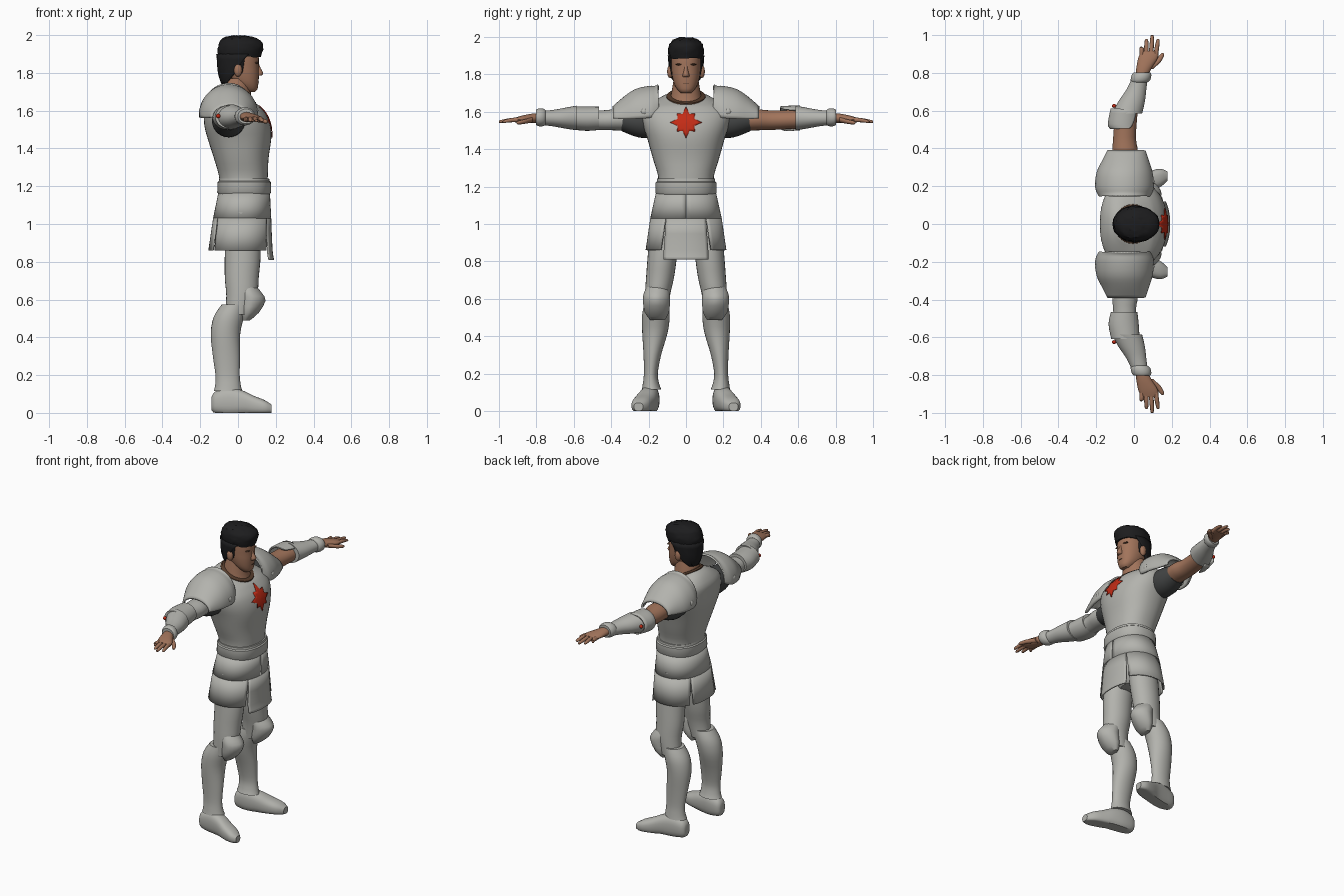
import bpy, bmesh, math, random
from mathutils import Vector
from mathutils.bvhtree import BVHTree

random.seed(4)


def material(name, r, g, b):
    m = bpy.data.materials.new(name)
    m.diffuse_color = (r, g, b, 1)
    return m


STEEL = material("pale_steel", 0.45, 0.45, 0.42)
SKIN = material("tan_skin", 0.36, 0.175, 0.105)
HAIR = material("black_hair", 0.012, 0.012, 0.013)
RED = material("red", 0.55, 0.025, 0.008)
CLOTH = material("dark_cloth", 0.055, 0.058, 0.058)
LEATHER = material("brown_trim", 0.09, 0.045, 0.025)


def finish(name, bm, mat, thick=0):
    bmesh.ops.recalc_face_normals(bm, faces=bm.faces)
    me = bpy.data.meshes.new(name)
    bm.to_mesh(me)
    bm.free()
    me.materials.append(mat)
    ob = bpy.data.objects.new(name, me)
    bpy.context.collection.objects.link(ob)
    if thick:
        s = ob.modifiers.new("thickness", "SOLIDIFY")
        s.thickness, s.offset = thick, 0
    return ob


def spline(rings, sub):
    """Catmull-Rom interpolation of ring values."""
    out, n = [], len(rings)
    for i in range(n - 1):
        p = [rings[max(0, min(n - 1, i + k))] for k in (-1, 0, 1, 2)]
        for j in range(sub):
            u = j / sub
            out.append([0.5 * (2 * b + (c - a) * u + (2 * a - 5 * b + 4 * c - d) * u * u
                               + (3 * b - a - 3 * c + d) * u ** 3) for a, b, c, d in zip(*p)])
    return out + [list(rings[-1])]


def loft(name, mat, rings, axis="z", side=1, power=2.0, sub=3, n=28,
         arc=None, thick=0, floor=False, rough=0):
    """Skin of ellipse rings (position, centre1, centre2, radius1, radius2, tilt)."""
    rings = spline([tuple(r) + (0,) * (6 - len(r)) for r in rings], sub)
    bm, rows = bmesh.new(), []
    for i, (t, c1, c2, r1, r2, tilt) in enumerate(rings):
        u, row = i / (len(rings) - 1), []
        a0, a1 = (0, 360)
        if arc:
            a0, a1 = [s + (e - s) * u for s, e in zip(*arc)]
        for k in range(n + (1 if arc else 0)):
            a = math.radians(a0 + (a1 - a0) * k / n)
            c, s = math.cos(a), math.sin(a)
            p = c1 + r1 * math.copysign(abs(c) ** (2 / power), c)
            q = c2 + r2 * math.copysign(abs(s) ** (2 / power), s)
            w = t + tilt * c
            v = {"z": (p, q, w), "y": (p, w, q), "x": (w, p, q)}[axis]
            z = max(v[2], 0) if floor else v[2]
            jit = Vector([random.uniform(-rough, rough) for _ in range(3)])
            row.append(bm.verts.new(Vector((v[0], v[1] * side, z)) + jit))
        rows.append(row)
    for a, b in zip(rows, rows[1:]):
        for k in range(n):
            m = (k + 1) % len(a)
            bm.faces.new((a[k], a[m], b[m], b[k]))
    if not arc:
        bm.faces.new(rows[0])
        bm.faces.new(rows[-1])
    return finish(name, bm, mat, thick)


def ball(name, mat, loc, size):
    bm = bmesh.new()
    bmesh.ops.create_uvsphere(bm, u_segments=14, v_segments=8, radius=1)
    for v in bm.verts:
        v.co = Vector([l + c * s for l, c, s in zip(loc, v.co, size)])
    return finish(name, bm, mat)


# Torso, belt and neck
torso = loft("breastplate", STEEL, [
    (1.2, .03, 0, .125, .148), (1.26, .028, 0, .13, .15), (1.35, .017, 0, .145, .177),
    (1.45, .008, 0, .168, .205), (1.52, -.003, 0, .175, .228), (1.58, -.015, 0, .165, .238),
    (1.63, -.03, 0, .147, .215, -.01), (1.665, -.02, 0, .12, .15, -.03),
    (1.68, -.005, 0, .095, .1, -.04)], power=2.3, n=40)
loft("neck_trim", LEATHER, [(1.67, -.005, 0, .1, .106, -.04), (1.685, -.005, 0, .1, .104, -.04),
                            (1.69, -.005, 0, .09, .094, -.04)], sub=1)
loft("neck", SKIN, [(1.63, 0, 0, .08, .088), (1.69, -.01, 0, .078, .08), (1.77, -.005, 0, .07, .066)])
loft("belt", STEEL, [(1.155, .033, 0, .134, .154), (1.168, .033, 0, .143, .164), (1.222, .033, 0, .141, .163),
                     (1.228, .033, 0, .134, .156), (1.242, .033, 0, .132, .155)], power=2.3, sub=1, n=40)

# Skirt: full waist band with slit panels below
W, M, B, F = ((1.17, .033, 0, .132, .156), (1.03, .022, 0, .15, .187),
              (.86, .013, 0, .166, .212), (.81, .014, 0, .174, .215))
loft("skirt_waist", STEEL, [W, M], power=2.2, sub=2, arc=((0, 360), (0, 360)), n=48, thick=.008)
loft("skirt_front", STEEL, [M, B, F], power=2.2, sub=2, arc=((-32, 32), (-31, 31)), n=12, thick=.008)
loft("skirt_back", STEEL, [M, B], power=2.2, sub=2, arc=((148, 212), (150, 210)), n=12, thick=.008)
for s in (1, -1):
    loft("skirt_side", STEEL, [M, B], side=s, power=2.2, sub=2, arc=((33, 147), (37, 143)), n=18, thick=.008)
loft("hips", STEEL, [(.88, .02, 0, .06, .08), (.95, .02, 0, .1, .15), (1.16, .03, 0, .12, .145)])

# Red star laid on the chest surface
tree = BVHTree.FromPolygons([v.co for v in torso.data.vertices], [p.vertices for p in torso.data.polygons])
bm, rows = bmesh.new(), []
for f in (.02, .35, .7, 1):
    row = []
    for k in range(16):
        r = f * (.048 if k % 2 else (.085 if k % 4 == 0 else .068))
        y, z = r * math.sin(k * math.pi / 8), 1.543 + r * math.cos(k * math.pi / 8)
        hit = tree.ray_cast(Vector((1, y, z)), Vector((-1, 0, 0)))[0]
        row.append(bm.verts.new((hit.x + .004, y, z)))
    rows.append(row)
bm.faces.new(rows[0])
for a, b in zip(rows, rows[1:]):
    for k in range(16):
        bm.faces.new((a[k], a[k - 1], b[k - 1], b[k]))
finish("chest_star", bm, RED, .004)

# Head
loft("head", SKIN, [
    (1.7, .068, 0, .022, .026), (1.715, .06, 0, .043, .043), (1.745, .04, 0, .068, .062),
    (1.79, .023, 0, .088, .074), (1.83, .015, 0, .095, .078), (1.88, .01, 0, .1, .08),
    (1.93, 0, 0, .1, .078), (1.97, 0, 0, .065, .05)], power=2.2)
loft("nose", SKIN, [(1.785, .105, 0, .018, .017), (1.797, .108, 0, .026, .018),
                    (1.825, .104, 0, .016, .011), (1.85, .1, 0, .01, .009)], n=12)
loft("mouth", LEATHER, [(1.75, .098, 0, .013, .022), (1.754, .098, 0, .013, .022)], sub=1, n=16)
loft("hair_cap", HAIR, [
    (1.885, .008, 0, .113, .09), (1.925, .012, 0, .121, .095), (1.96, .016, 0, .115, .088),
    (1.983, .008, 0, .09, .068), (1.997, 0, 0, .04, .035)], rough=.003)
loft("hair_back", HAIR, [(1.745, -.02, 0, .06, .058), (1.8, -.008, 0, .09, .08), (1.9, .004, 0, .11, .09)],
     arc=((130, 230), (62, 298)), thick=.015, rough=.002)

for s in (1, -1):
    bare = s > 0
    # Face details
    ball("ear", SKIN, (0, s * .085, 1.815), (.022, .016, .035))
    ball("eyebrow", LEATHER, (.097, s * .034, 1.853), (.011, .022, .005))
    loft("sideburn", HAIR, [(1.8, .012, .076, .012, .005), (1.9, .01, .085, .03, .01)], side=s, n=10)

    # Shoulder guards with rivets
    loft("shoulder_guard", STEEL, [
        (.148, -.05, 1.6, .13, .142), (.165, -.05, 1.59, .14, .143), (.2, -.05, 1.58, .15, .152),
        (.27, -.05, 1.575, .143, .14), (.33, -.045, 1.57, .12, .105), (.388, -.04, 1.57, .095, .055)],
        "y", s, arc=((-5, 185), (-5, 185)), thick=.012)
    for x in (.092, -.192):
        ball("shoulder_rivet", STEEL, (x, s * .225, 1.6), (.016, .019, .019))
    loft("armpit_cloth", CLOTH, [(.15, -.05, 1.545, .08, .085), (.25, -.05, 1.545, .088, .083),
                                 (.345, -.05, 1.555, .066, .058)], "y", s)

    # Arms: the left upper arm is bare, the right one is plated
    loft("upper_arm", SKIN if bare else STEEL, [
        (.29, -.05, 1.555, .062, .056), (.38, -.047, 1.557, .068, .056), (.46, -.05, 1.555, .06, .052),
        (.6, -.04, 1.56, .06, .05)], "y", s)
    elbow = [(.505 if bare else .465, -.052, 1.565, .07, .062), (.53, -.055, 1.563, .08, .065),
             (.61, -.045, 1.567, .075, .062)]
    if bare:
        loft("elbow_flare", STEEL, elbow, "y", s, arc=((70, 235), (35, 270)), thick=.008)
    else:
        loft("elbow_plate", STEEL, elbow, "y", s)
    loft("forearm_plate", STEEL, [
        (.585, -.037, 1.567, .08, .066), (.65, -.012, 1.566, .07, .055), (.71, .012, 1.566, .053, .044),
        (.77, .03, 1.567, .042, .038)], "y", s)
    ball("elbow_strap", RED, (-.105, s * .625, 1.572), (.012, .01, .012))
    loft("wrist_cuff", STEEL, [(.75, .03, 1.57, .042, .038), (.762, .034, 1.57, .052, .047),
                               (.79, .04, 1.57, .052, .047), (.803, .042, 1.57, .043, .039)], "y", s, sub=2)
    # Hands
    loft("palm", SKIN, [(.79, .042, 1.567, .034, .026), (.83, .055, 1.565, .042, .024),
                        (.88, .075, 1.56, .052, .019), (.915, .083, 1.555, .045, .013)], "y", s, n=20)
    for x0, x1, y1 in ((.042, .038, .94), (.065, .066, .98), (.089, .096, 1.0), (.114, .127, .98)):
        loft("finger", SKIN, [(.88, x0, 1.556, .012, .013), (.93, (x0 + x1) / 2, 1.556, .012, .012),
                              (y1 - .008, x1, 1.548, .009, .008), (y1, x1, 1.547, .003, .003)], "y", s, n=10)
    loft("thumb", SKIN, [(.82, .075, 1.558, .025, .015), (.86, .125, 1.548, .018, .012),
                         (.895, .148, 1.542, .012, .01), (.905, .152, 1.541, .004, .004)], "y", s, n=12)

    # Legs
    loft("thigh", STEEL, [
        (1.06, .02, .1, .09, .085), (.85, .025, .124, .095, .079), (.72, .02, .138, .09, .075),
        (.62, .02, .152, .082, .067), (.52, 0, .157, .068, .06)], side=s)
    loft("knee_guard", STEEL, [
        (.488, .04, .152, .02, .04), (.53, .055, .156, .055, .066), (.595, .072, .158, .074, .072),
        (.635, .06, .156, .066, .068), (.668, .05, .152, .05, .055)], side=s, power=1.75, sub=2, n=20)
    loft("greave", STEEL, [
        (.575, -.02, .158, .065, .064), (.51, -.048, .161, .08, .074), (.42, -.066, .166, .078, .068),
        (.3, -.061, .18, .072, .047), (.2, -.055, .188, .064, .037), (.145, -.053, .187, .068, .044),
        (.115, -.053, .184, .076, .052)], side=s)
    loft("boot", STEEL, [
        (-.14, .187, .05, .025, .035), (-.12, .188, .055, .042, .058), (-.05, .193, .06, .051, .075),
        (.02, .206, .055, .053, .065), (.08, .226, .04, .054, .052), (.14, .244, .03, .048, .038),
        (.178, .254, .022, .024, .022)], "x", s, power=2.5, floor=True)

# Smooth shading with crisp plate edges
bpy.ops.object.select_all(action="SELECT")
bpy.context.view_layer.objects.active = torso
bpy.ops.object.shade_smooth_by_angle(angle=math.radians(40))
